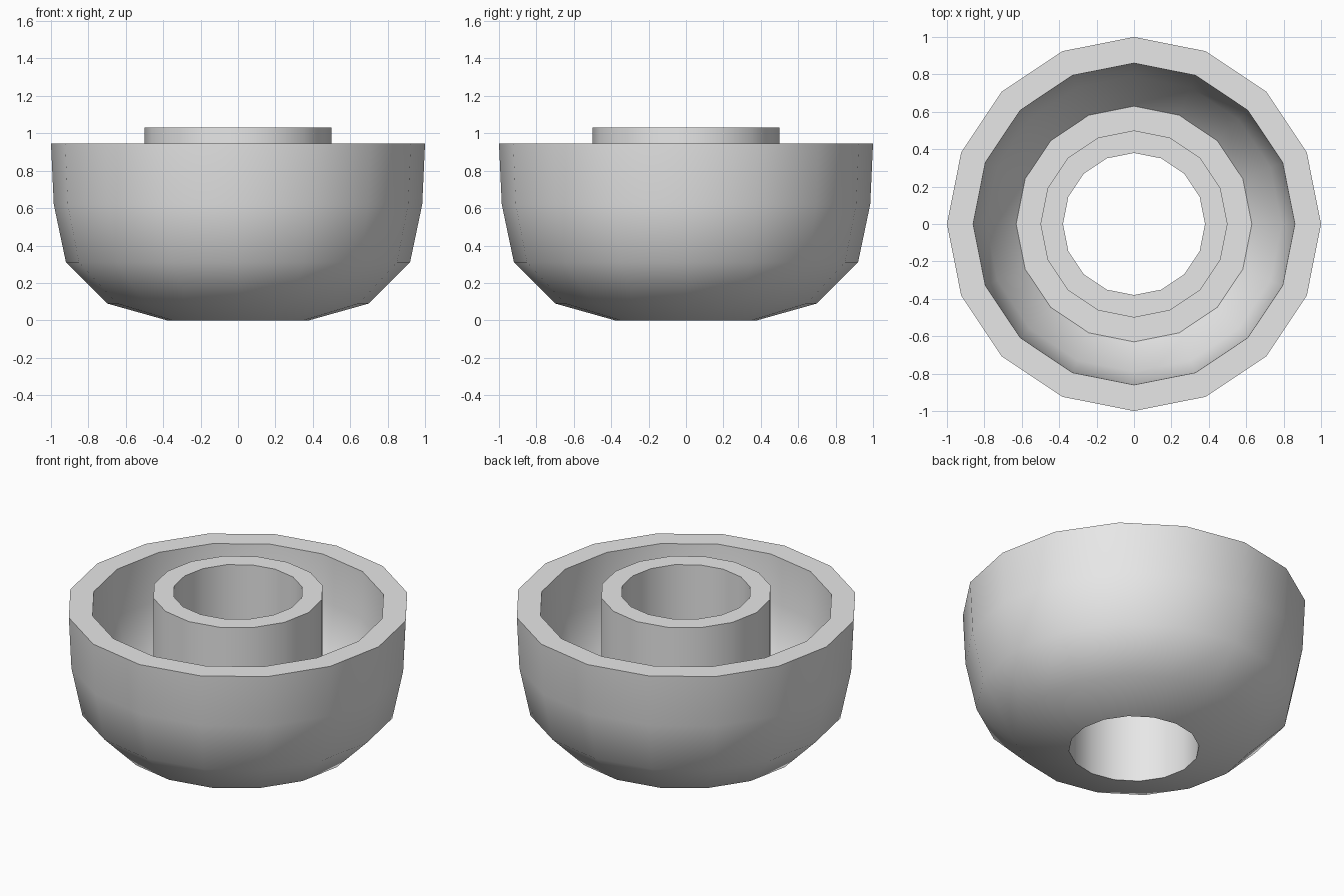
import bpy, bmesh, math

SIDES = 16

cube = bpy.data.objects.get("Cube")
if cube:
    bpy.data.objects.remove(cube, do_unlink=True)

grey = bpy.data.materials.new("light grey")
grey.use_nodes = True
colour = (0.8, 0.8, 0.8, 1)
grey.diffuse_color = colour
grey.node_tree.nodes["Principled BSDF"].inputs["Base Color"].default_value = colour


def lathe(name, profile):
    """Turn a closed (radius, height) outline around the z axis."""
    bm = bmesh.new()
    rings = []
    for i in range(SIDES):
        a = math.tau * i / SIDES
        rings.append([bm.verts.new((r * math.cos(a), r * math.sin(a), z)) for r, z in profile])
    for i, ring in enumerate(rings):
        following = rings[(i + 1) % SIDES]
        for j in range(len(profile)):
            k = (j + 1) % len(profile)
            bm.faces.new((ring[j], following[j], following[k], ring[k]))
    bmesh.ops.recalc_face_normals(bm, faces=bm.faces)
    mesh = bpy.data.meshes.new(name)
    bm.to_mesh(mesh)
    bm.free()
    mesh.materials.append(grey)
    obj = bpy.data.objects.new(name, mesh)
    bpy.context.collection.objects.link(obj)
    bpy.ops.object.select_all(action='DESELECT')
    obj.select_set(True)
    bpy.context.view_layer.objects.active = obj
    bpy.ops.object.shade_smooth_by_angle(angle=math.radians(40))
    return obj


# Bowl shell, flat rim, inner floor and the central tube in one outline
outer_shell = [(0.38, 0), (0.70, 0.09), (0.92, 0.31), (0.985, 0.62), (1.0, 0.945)]
inner_shell = [(0.86, 0.945), (0.85, 0.65), (0.79, 0.38), (0.63, 0.19)]
tube = [(0.50, 0.19), (0.50, 1.03), (0.38, 1.03)]
lathe("bowl_with_tube", outer_shell + inner_shell + tube)
